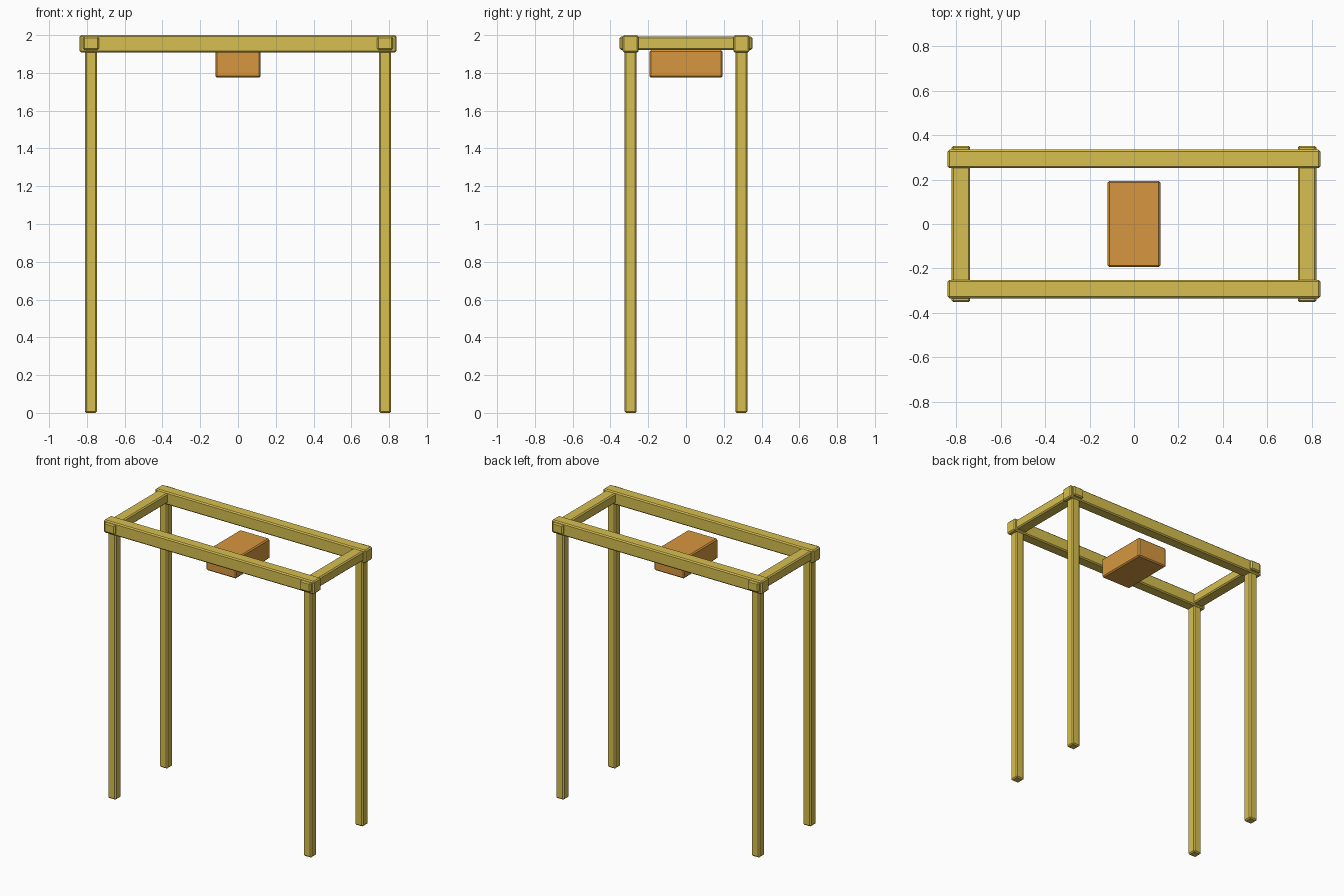
import bpy
import bmesh

if "Cube" in bpy.data.objects:
    bpy.data.objects.remove(bpy.data.objects["Cube"])


def material(name, rgb):
    mat = bpy.data.materials.new(name)
    mat.diffuse_color = (*rgb, 1)
    mat.use_nodes = True
    mat.node_tree.nodes["Principled BSDF"].inputs["Base Color"].default_value = mat.diffuse_color
    return mat


def bar(name, lo, hi, mat, bevel=0.008):
    """Axis-aligned box between two corners, with chamfered edges."""
    bm = bmesh.new()
    bmesh.ops.create_cube(bm, size=1)
    center = [(a + b) / 2 for a, b in zip(lo, hi)]
    for v in bm.verts:
        v.co = [v.co[i] * (hi[i] - lo[i]) for i in range(3)]
    bmesh.ops.bevel(bm, geom=bm.edges[:], offset=bevel, segments=1,
                    affect='EDGES', profile=0.5)
    mesh = bpy.data.meshes.new(name)
    bm.to_mesh(mesh)
    bm.free()
    mesh.materials.append(mat)
    obj = bpy.data.objects.new(name, mesh)
    obj.location = center
    bpy.context.collection.objects.link(obj)
    return obj


wood = material("yellow_paint", (0.68, 0.52, 0.08))
orange = material("orange_paint", (0.68, 0.31, 0.05))

LEG_X, LEG_Y = 0.779, 0.293
LEG_HALF, BEAM_HALF = 0.032, 0.042

# Four legs
for y_name, sy in (("front", -1), ("back", 1)):
    for x_name, sx in (("left", -1), ("right", 1)):
        x, y = sx * LEG_X, sy * LEG_Y
        bar(f"{y_name}_{x_name}_leg", (x - LEG_HALF, y - LEG_HALF, 0),
            (x + LEG_HALF, y + LEG_HALF, 1.92), wood)

# Long beams along the front and back
for name, s in (("front", -1), ("back", 1)):
    y = s * LEG_Y
    bar(f"{name}_beam", (-0.838, y - BEAM_HALF, 1.908),
        (0.838, y + BEAM_HALF, 2.0), wood)

# Cross beams at both ends
for name, s in (("left", -1), ("right", 1)):
    x = s * LEG_X
    bar(f"{name}_cross_beam", (x - BEAM_HALF, -0.352, 1.922),
        (x + BEAM_HALF, 0.352, 1.992), wood)

# Box hanging in the middle
bar("center_box", (-0.119, -0.194, 1.775), (0.119, 0.194, 1.92), orange)
